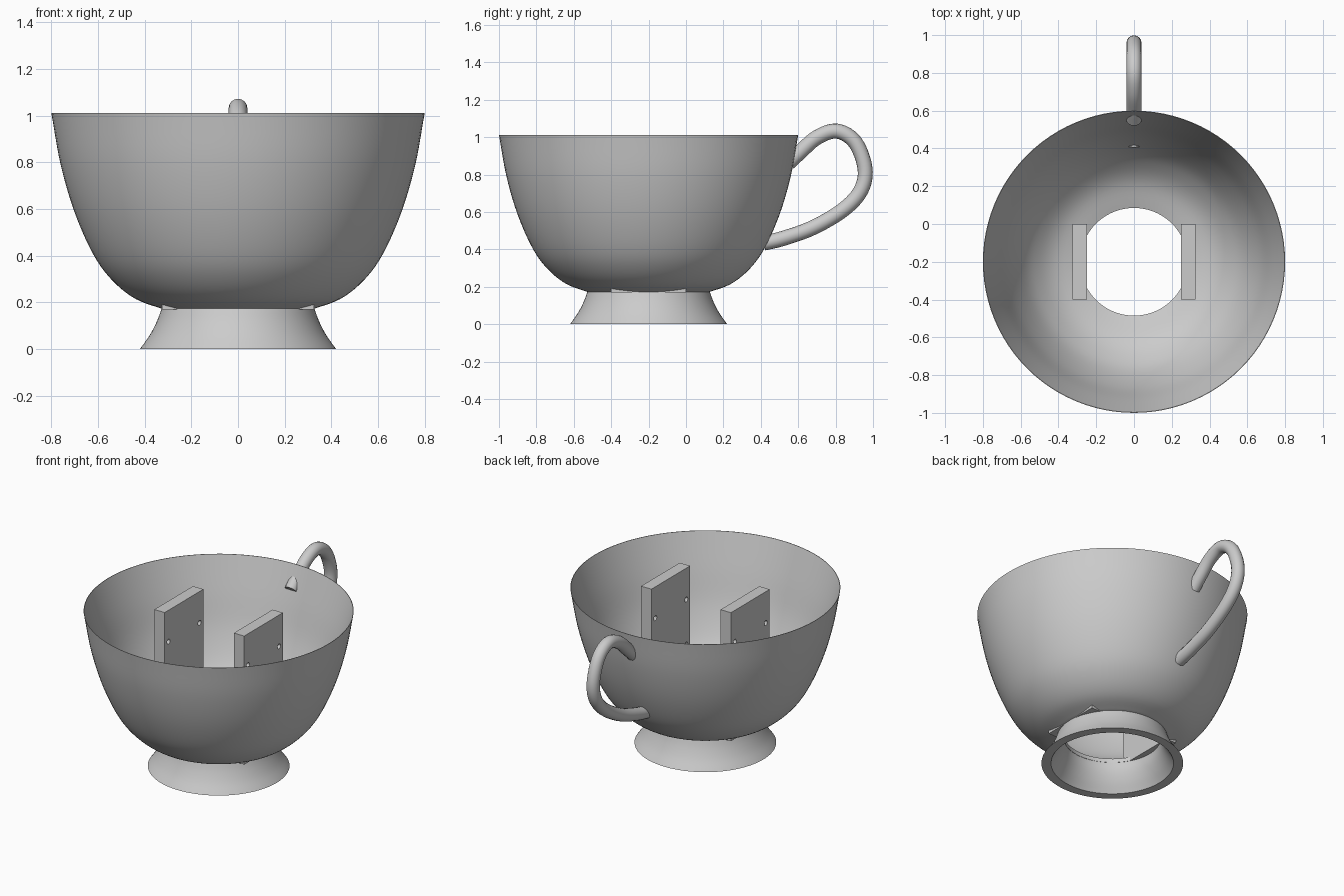
import bpy, bmesh, math
from mathutils import Vector

if "Cube" in bpy.data.objects:
    bpy.data.objects.remove(bpy.data.objects["Cube"])

CY = -0.2      # y of the cup's axis
SEG = 96

grey = bpy.data.materials.new("plain grey")
grey.diffuse_color = (0.6, 0.6, 0.6, 1)
grey.use_nodes = True
grey.node_tree.nodes["Principled BSDF"].inputs["Base Color"].default_value = grey.diffuse_color


def finish(obj, angle=None):
    obj.data.materials.clear()
    obj.data.materials.append(grey)
    if angle:
        bpy.ops.object.select_all(action='DESELECT')
        obj.select_set(True)
        bpy.context.view_layer.objects.active = obj
        bpy.ops.object.shade_smooth_by_angle(angle=math.radians(angle))


def add_object(name, bm):
    bmesh.ops.recalc_face_normals(bm, faces=bm.faces)
    mesh = bpy.data.meshes.new(name)
    bm.to_mesh(mesh)
    bm.free()
    obj = bpy.data.objects.new(name, mesh)
    bpy.context.collection.objects.link(obj)
    return obj


def spline(pts, n=5):
    """Smooth curve through 2D points."""
    pts = [Vector(p) for p in pts]
    ext = [2 * pts[0] - pts[1]] + pts + [2 * pts[-1] - pts[-2]]
    out = []
    for i in range(1, len(ext) - 2):
        a, b, c, d = ext[i - 1:i + 3]
        for k in range(n):
            t = k / n
            out.append(0.5 * (2 * b + (c - a) * t + (2 * a - 5 * b + 4 * c - d) * t * t
                              + (3 * b - a - 3 * c + d) * t ** 3))
    return out + [pts[-1]]


def revolve(name, loop):
    """Spin a closed (radius, height) loop around the cup's axis."""
    bm = bmesh.new()
    rings = [[bm.verts.new((r * math.cos(a), CY + r * math.sin(a), z)) for r, z in loop]
             for a in (2 * math.pi * i / SEG for i in range(SEG))]
    n = len(loop)
    for i in range(SEG):
        p, q = rings[i], rings[(i + 1) % SEG]
        for j in range(n):
            k = (j + 1) % n
            bm.faces.new((p[j], q[j], q[k], p[k]))
    obj = add_object(name, bm)
    finish(obj, 35)
    return obj


# Bowl: thin wall narrowing to a sharp rim, open floor
outer = spline([(0.32, 0.17), (0.44, 0.215), (0.54, 0.295), (0.62, 0.405),
                (0.70, 0.585), (0.76, 0.79), (0.80, 1.012)])
inner = spline([(0.285, 0.195), (0.42, 0.245), (0.515, 0.32), (0.59, 0.42),
                (0.667, 0.59), (0.73, 0.80), (0.797, 1.012)])
revolve("bowl", [(0.285, 0.17)] + [tuple(p) for p in outer]
        + [tuple(p) for p in reversed(inner)])

# Foot: flared hollow ring
foot_out = spline([(0.42, 0.0), (0.378, 0.06), (0.347, 0.12), (0.325, 0.18)])
foot_in = spline([(0.285, 0.18), (0.298, 0.12), (0.325, 0.06), (0.363, 0.0)])
revolve("foot", [tuple(p) for p in foot_out + foot_in])

# Handle: round tube along a bent path
path = [(0.548, 0.862), (0.604, 0.914), (0.70, 0.998), (0.807, 1.032), (0.904, 0.973),
        (0.957, 0.834), (0.936, 0.717), (0.845, 0.615), (0.685, 0.519),
        (0.524, 0.460), (0.415, 0.433)]
line = spline(path, 6)
curve = bpy.data.curves.new("handle", 'CURVE')
curve.dimensions = '3D'
curve.bevel_depth = 0.04
curve.bevel_resolution = 6
curve.use_fill_caps = True
poly = curve.splines.new('POLY')
poly.points.add(len(line) - 1)
for pt, (y, z) in zip(poly.points, line):
    pt.co = (0, y, z, 1)
handle = bpy.data.objects.new("handle", curve)
bpy.context.collection.objects.link(handle)
bpy.ops.object.select_all(action='DESELECT')
handle.select_set(True)
bpy.context.view_layer.objects.active = handle
bpy.ops.object.convert(target='MESH')
finish(bpy.context.view_layer.objects.active, 50)

# Upright mounting plates with screw holes near the edges
for side, label in ((-1, "left"), (1, "right")):
    bm = bmesh.new()
    bmesh.ops.create_cube(bm, size=1)
    for v in bm.verts:
        v.co = (side * 0.2875 + v.co.x * 0.075, CY + v.co.y * 0.4, 0.59 + v.co.z * 0.84)
    plate = add_object(label + "_plate", bm)
    finish(plate)

    bm = bmesh.new()
    for y in (-0.16, 0.16):
        for z in (0.805, 0.51):
            geo = bmesh.ops.create_cone(bm, cap_ends=True, segments=16,
                                        radius1=0.016, radius2=0.016, depth=0.2)
            for v in geo["verts"]:
                v.co = (side * 0.2875 + v.co.z, CY + y + v.co.y, z + v.co.x)
    holes = add_object(label + "_hole_cutter", bm)
    holes.hide_render = True
    holes.hide_set(True)
    cut = plate.modifiers.new("screw holes", 'BOOLEAN')
    cut.operation = 'DIFFERENCE'
    cut.solver = 'EXACT'
    cut.object = holes
